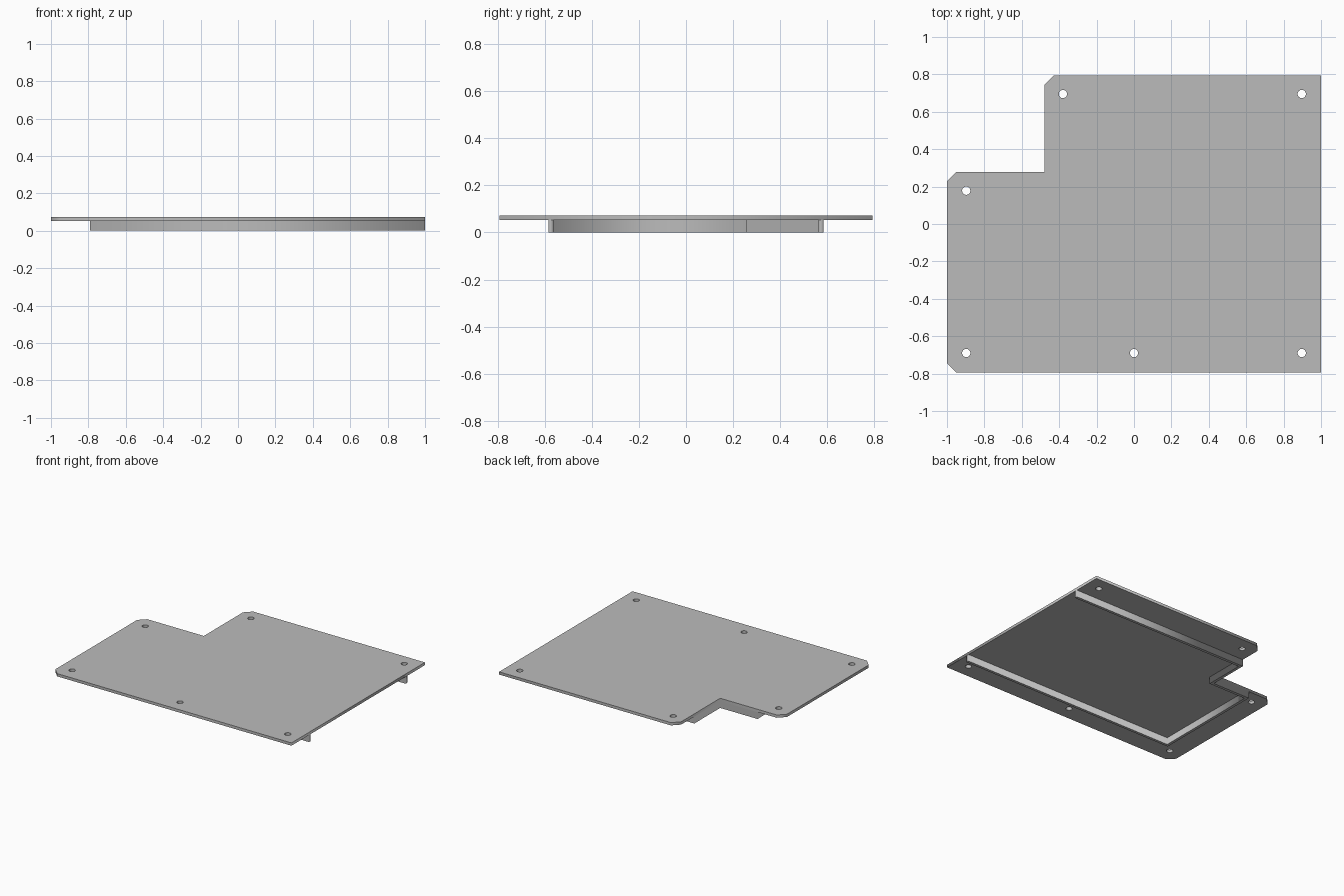
import bpy
from math import cos, sin, tau

if "Cube" in bpy.data.objects:
    bpy.data.objects.remove(bpy.data.objects["Cube"], do_unlink=True)

GREY = (0.5, 0.5, 0.5, 1)
grey = bpy.data.materials.new("plain_grey")
grey.use_nodes = True
grey.diffuse_color = GREY
grey.node_tree.nodes["Principled BSDF"].inputs["Base Color"].default_value = GREY


def extruded(name, loops, bottom, top):
    """Solid from flat closed outlines; inner outlines become holes."""
    curve = bpy.data.curves.new(name + "_profile", "CURVE")
    curve.dimensions = "2D"
    curve.fill_mode = "BOTH"
    curve.extrude = (top - bottom) / 2
    for loop in loops:
        spline = curve.splines.new("POLY")
        spline.points.add(len(loop) - 1)
        for point, (x, y) in zip(spline.points, loop):
            point.co = (x, y, 0, 1)
        spline.use_cyclic_u = True
    helper = bpy.data.objects.new(name + "_profile", curve)
    bpy.context.collection.objects.link(helper)
    depsgraph = bpy.context.evaluated_depsgraph_get()
    mesh = bpy.data.meshes.new_from_object(helper.evaluated_get(depsgraph))
    bpy.data.objects.remove(helper, do_unlink=True)
    mesh.name = name
    mesh.materials.clear()
    mesh.materials.append(grey)
    obj = bpy.data.objects.new(name, mesh)
    obj.location.z = (top + bottom) / 2
    bpy.context.collection.objects.link(obj)
    return obj


def circle(cx, cy, radius=0.022, sides=32):
    return [(cx + radius * cos(tau * i / sides), cy + radius * sin(tau * i / sides))
            for i in range(sides)]


THICK = 0.021
WALL_TOP = 0.052
HALF_Y = 0.793
NOTCH_X, NOTCH_Y = -0.479, 0.278
CUT = 0.05

# Cover plate with a notched corner, chamfers and screw holes
outline = [(1, -HALF_Y), (1, HALF_Y),
           (NOTCH_X + CUT, HALF_Y), (NOTCH_X, HALF_Y - CUT),
           (NOTCH_X, NOTCH_Y), (-1 + CUT, NOTCH_Y), (-1, NOTCH_Y - CUT),
           (-1, -HALF_Y + CUT), (-1 + CUT, -HALF_Y)]
hole_centres = [(-0.897, -0.69), (0, -0.69), (0.897, -0.69),
                (-0.897, 0.178), (-0.38, 0.695), (0.897, 0.695)]
plate = extruded("cover_plate", [outline] + [circle(*c) for c in hole_centres],
                 WALL_TOP, WALL_TOP + THICK)


# Locating rim under the plate, open on the left side
def rim_path(inset):
    y = 0.585 - inset
    west = -0.79 + inset
    return [(1, -y), (west, -y), (west, NOTCH_Y - inset),
            (NOTCH_X + inset, NOTCH_Y - inset), (NOTCH_X + inset, y), (1, y)]


rim = extruded("locating_rim", [rim_path(0) + rim_path(THICK)[::-1]], 0, WALL_TOP)
